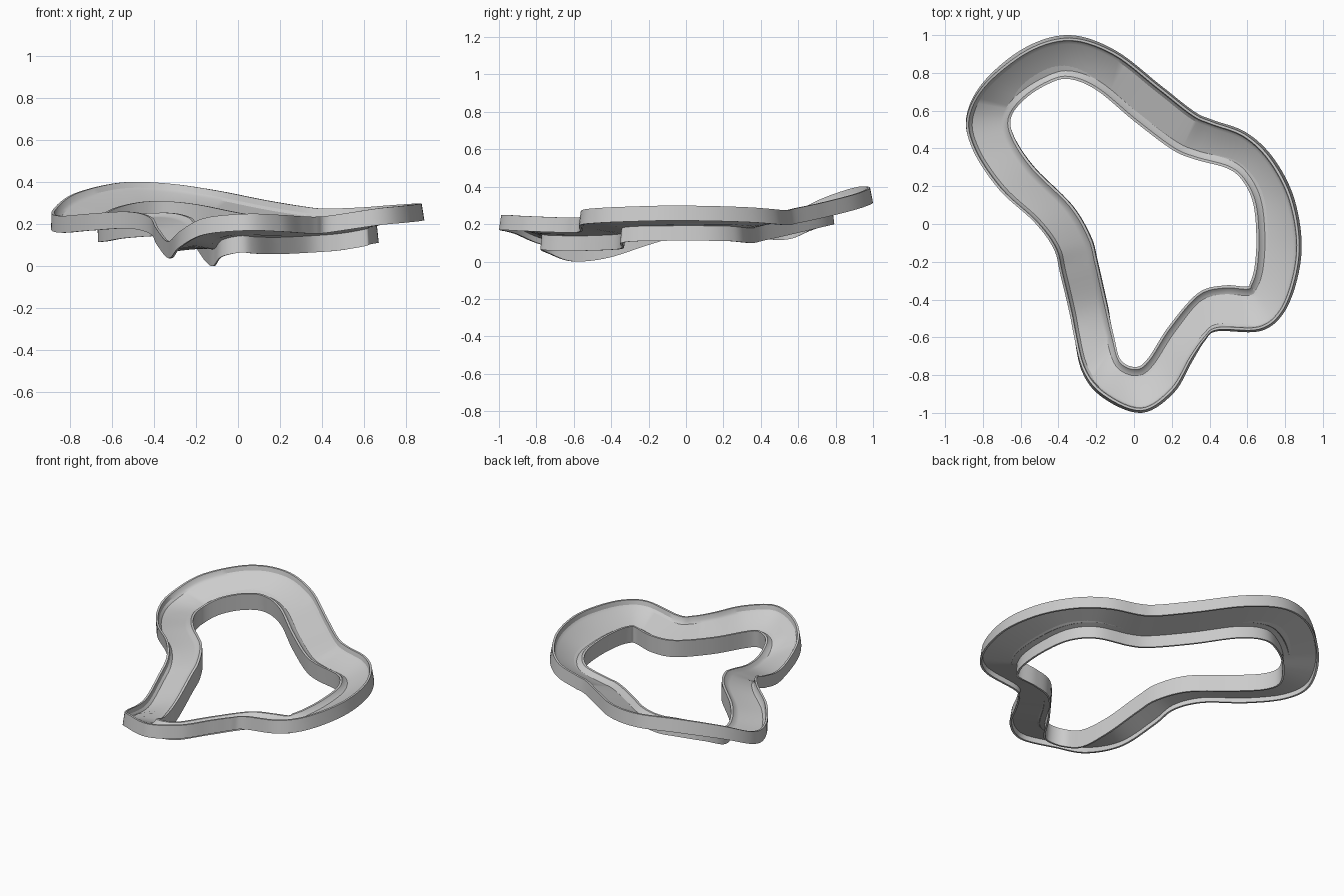
import bpy, bmesh
from math import radians
from mathutils import Vector

if "Cube" in bpy.data.objects:
    bpy.data.objects.remove(bpy.data.objects["Cube"])

# Paired plan points around the loop: outer x, y, inner x, y
PLAN = [
    (-.34, 1.0, -.35, .768), (-.10, .92, -.20, .71), (.14, .735, 0, .545),
    (.32, .595, .20, .395), (.42, .55, .32, .343), (.59, .487, .50, .292),
    (.73, .36, .583, .217), (.84, .16, .633, .10), (.887, -.08, .648, -.08),
    (.865, -.29, .638, -.23), (.79, -.475, .615, -.31), (.665, -.568, .595, -.332),
    (.44, -.568, .48, -.325), (.375, -.62, .34, -.365), (.31, -.725, .185, -.54),
    (.21, -.895, .075, -.71), (.04, -1.0, .01, -.757), (-.165, -.92, -.07, -.72),
    (-.28, -.77, -.105, -.60), (-.33, -.50, -.145, -.42), (-.385, -.265, -.195, -.20),
    (-.42, -.13, -.23, -.07), (-.525, .012, -.33, .10), (-.71, .183, -.525, .295),
    (-.85, .39, -.63, .45), (-.888, .565, -.652, .56), (-.795, .755, -.585, .655),
    (-.575, .935, -.467, .735)]

# Heights at the same stations: outer rim top, inner skirt bottom
HEIGHTS = [
    (.395, .20), (.362, .185), (.315, .145), (.285, .112), (.275, .10), (.28, .103),
    (.29, .11), (.297, .112), (.30, .112), (.295, .11), (.287, .105), (.275, .095),
    (.242, .075), (.236, .065), (.238, .058), (.245, .06), (.25, .065), (.23, .045),
    (.17, .002), (.118, .02), (.18, .09), (.235, .125), (.26, .145), (.25, .135),
    (.24, .118), (.265, .122), (.345, .165), (.398, .195)]

STEPS = 7


def closed_spline(points):
    """Catmull-Rom through a closed ring of tuples."""
    n, out = len(points), []
    for i in range(n):
        a, b, c, d = (Vector(points[(i + k) % n]) for k in (-1, 0, 1, 2))
        for s in range(STEPS):
            t = s / STEPS
            out.append(0.5 * (2 * b + (c - a) * t + (2 * a - 5 * b + 4 * c - d) * t * t
                              + (3 * b - a - 3 * c + d) * t ** 3))
    return out


def section(w, zo, zi):
    """Banked channel: thin floor with rims, both walls hanging below it."""
    f = zi + .08                                # floor underside at the inner wall
    g = zo + .03                                # floor underside at the outer wall
    e = .055 * max(-.1, min(.3, (g - f) / w))   # wall lean follows the bank
    return [(0, zo), (e, zo + .08), (e + .013, zo + .08), (e + .019, g + .022),
            (e + .032, g + .008), (w - .048, f + .008), (w - .03, f + .014),
            (w - .014, f + .03), (w, f + .03), (w - e * .8, zi),
            (w - e * .8 - .012, zi), (w - .014, f), (e * .5 + .013, g), (.013, zo)]


# Track loop lofted through all sections
stations = [Vector((*p, h[0] - .08, h[1])) for p, h in zip(PLAN, HEIGHTS)]
bm = bmesh.new()
rings = []
for s in closed_spline(stations):
    outer, inner = Vector((s[0], s[1])), Vector((s[2], s[3]))
    w = (inner - outer).length
    u = (inner - outer).normalized()
    rings.append([bm.verts.new((outer.x + u.x * a, outer.y + u.y * a, z))
                  for a, z in section(w, s[4], s[5])])
for i, r in enumerate(rings):
    q = rings[(i + 1) % len(rings)]
    for j in range(len(r)):
        k = (j + 1) % len(r)
        bm.faces.new((r[j], r[k], q[k], q[j]))

# Rest the lowest point on the ground
low = min(v.co.z for v in bm.verts)
bmesh.ops.translate(bm, verts=bm.verts, vec=(0, 0, -low))
bmesh.ops.recalc_face_normals(bm, faces=bm.faces)

mesh = bpy.data.meshes.new("track_loop")
bm.to_mesh(mesh)
bm.free()
track = bpy.data.objects.new("track_loop", mesh)
bpy.context.collection.objects.link(track)
bpy.context.view_layer.objects.active = track
track.select_set(True)
bpy.ops.object.shade_smooth_by_angle(angle=radians(30))
